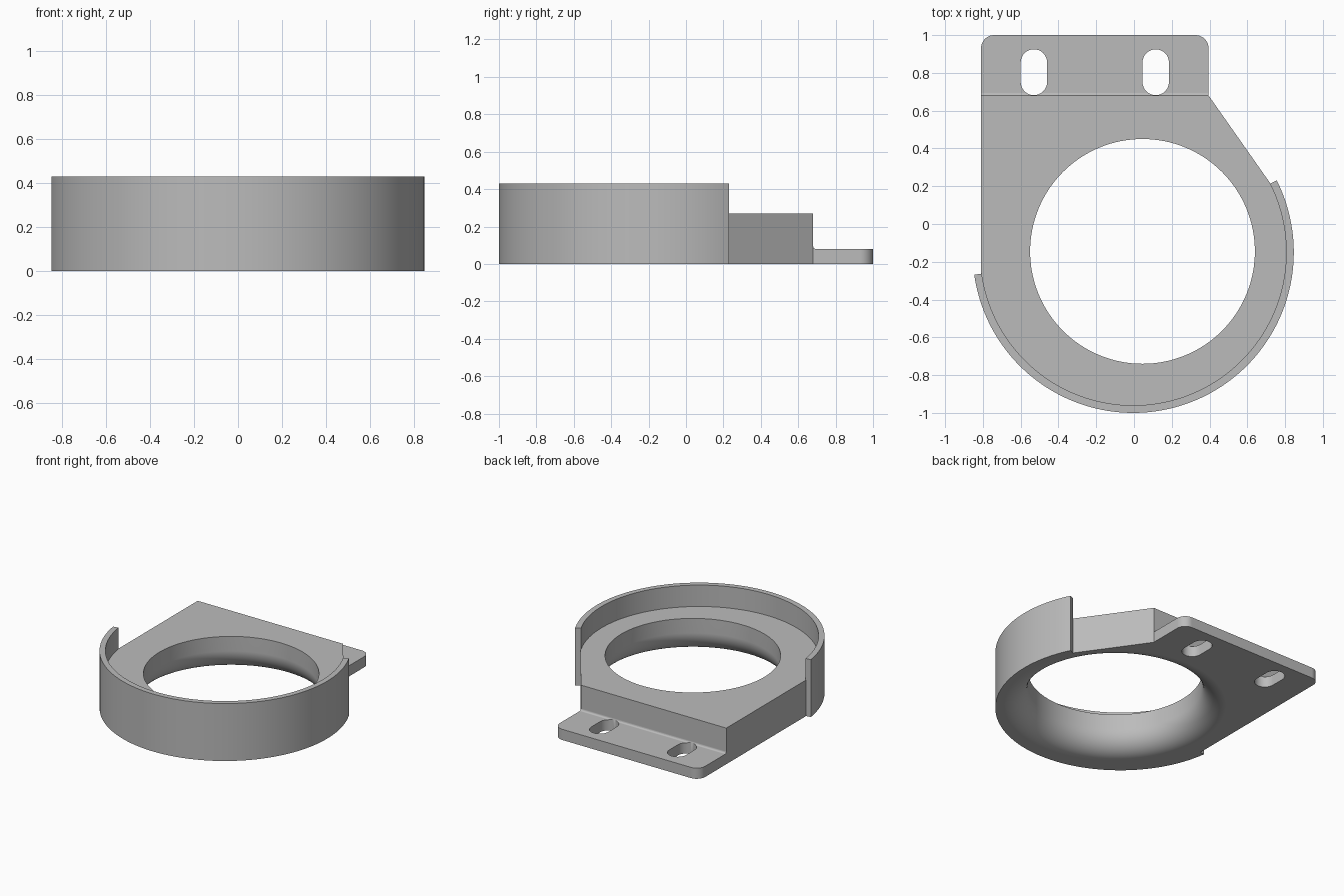
import bpy, bmesh
from math import sin, cos, radians, pi
from mathutils import Vector, Matrix

cube = bpy.data.objects.get("Cube")
if cube:
    bpy.data.objects.remove(cube, do_unlink=True)

# One grey for the whole part
GREY = (0.5, 0.5, 0.5, 1)
grey = bpy.data.materials.new("plain grey")
grey.use_nodes = True
grey.diffuse_color = GREY
grey.node_tree.nodes["Principled BSDF"].inputs["Base Color"].default_value = GREY

RIM = (-0.004, -0.15)      # centre of the curved wall
BORE = (0.045, -0.145)     # centre of the big hole
BODY_H, WALL_H, TAB_H = 0.27, 0.43, 0.08


def arc(centre, r, start, end, n):
    """Points along an arc, angles in degrees."""
    steps = [radians(start + (end - start) * i / n) for i in range(n + 1)]
    return [(centre[0] + r * cos(a), centre[1] + r * sin(a)) for a in steps]


def make_object(name, bm):
    bmesh.ops.recalc_face_normals(bm, faces=bm.faces)
    mesh = bpy.data.meshes.new(name)
    bm.to_mesh(mesh)
    bm.free()
    mesh.materials.append(grey)
    obj = bpy.data.objects.new(name, mesh)
    bpy.context.collection.objects.link(obj)
    return obj


def prism(name, outline, z0, z1):
    """Extrude a flat outline from z0 to z1."""
    bm = bmesh.new()
    face = bm.faces.new([bm.verts.new((x, y, z0)) for x, y in outline])
    top = bmesh.ops.extrude_face_region(bm, geom=[face])["geom"]
    verts = [v for v in top if isinstance(v, bmesh.types.BMVert)]
    bmesh.ops.translate(bm, verts=verts, vec=(0, 0, z1 - z0))
    return make_object(name, bm)


def lathe(name, profile, centre, n):
    """Closed solid of revolution from (radius, z) points."""
    bm = bmesh.new()
    rings = [[bm.verts.new((x, y, z)) for x, y in arc(centre, r, 0, 360, n)[:-1]]
             for r, z in profile]
    for a, b in zip(rings, rings[1:]):
        for i in range(n):
            j = (i + 1) % n
            bm.faces.new((a[i], a[j], b[j], b[i]))
    bm.faces.new(rings[0])
    bm.faces.new(rings[-1])
    return make_object(name, bm)


def combine(target, other, operation):
    """Apply a boolean and discard the second solid."""
    mod = target.modifiers.new(operation.lower(), "BOOLEAN")
    mod.object, mod.operation, mod.solver = other, operation, "EXACT"
    bpy.context.view_layer.objects.active = target
    bpy.ops.object.modifier_apply(modifier=mod.name)
    bpy.data.objects.remove(other, do_unlink=True)


# Body and mounting tab share one outline with rounded back corners
LEFT, RIGHT, CORNER = -0.81, 0.395, 0.07
outline = (arc((RIGHT - CORNER, 1 - CORNER), CORNER, 0, 90, 10)
           + arc((LEFT + CORNER, 1 - CORNER), CORNER, 90, 180, 10)
           + [(LEFT, -0.285)]
           + arc(RIM, 0.83, 190, 382, 96)
           + arc(RIM, 0.815, 25.5, 25.5, 1)[:1]
           + [(RIGHT, 0.68)])
bracket = prism("ring_bracket", outline, 0, BODY_H)

# Cut the step down to the tab, with a small fillet at its foot
FILLET = 0.015
step = ([(0.68, 0.5)]
        + arc((0.68 + FILLET, TAB_H + FILLET), FILLET, 180, 270, 6)
        + [(1.2, TAB_H), (1.2, 0.5)])
step_cutter = prism("step_cutter", step, -1, 1)
step_cutter.data.transform(Matrix(((0, 0, 1, 0), (1, 0, 0, 0),
                                   (0, 1, 0, 0), (0, 0, 0, 1))))
combine(bracket, step_cutter, "DIFFERENCE")

# Raised wall around the front
wall = prism("curved_wall",
             arc(RIM, 0.85, -172, 26.6, 110) + arc(RIM, 0.81, 26.6, -172, 110),
             0, WALL_H)
combine(bracket, wall, "UNION")

# Large bore flaring out at the underside
R, FLARE = 0.595, 0.16
profile = ([(R, 0.6)]
           + arc((R + FLARE, FLARE), FLARE, 180, 270, 14)
           + [(R + FLARE, -0.1)])
combine(bracket, lathe("bore_cutter", profile, BORE, 128), "DIFFERENCE")

# Two mounting slots
for x in (-0.53, 0.115):
    slot = (arc((x, 0.855), 0.07, 0, 180, 16)
            + arc((x, 0.752), 0.07, 180, 360, 16))
    combine(bracket, prism("slot_cutter", slot, -0.1, 0.2), "DIFFERENCE")

# Smooth curved faces, keep edges crisp
bpy.ops.object.select_all(action="DESELECT")
bracket.select_set(True)
bpy.context.view_layer.objects.active = bracket
bpy.ops.object.shade_smooth_by_angle(angle=radians(30))
weighted = bracket.modifiers.new("even_normals", "WEIGHTED_NORMAL")
weighted.keep_sharp = True
